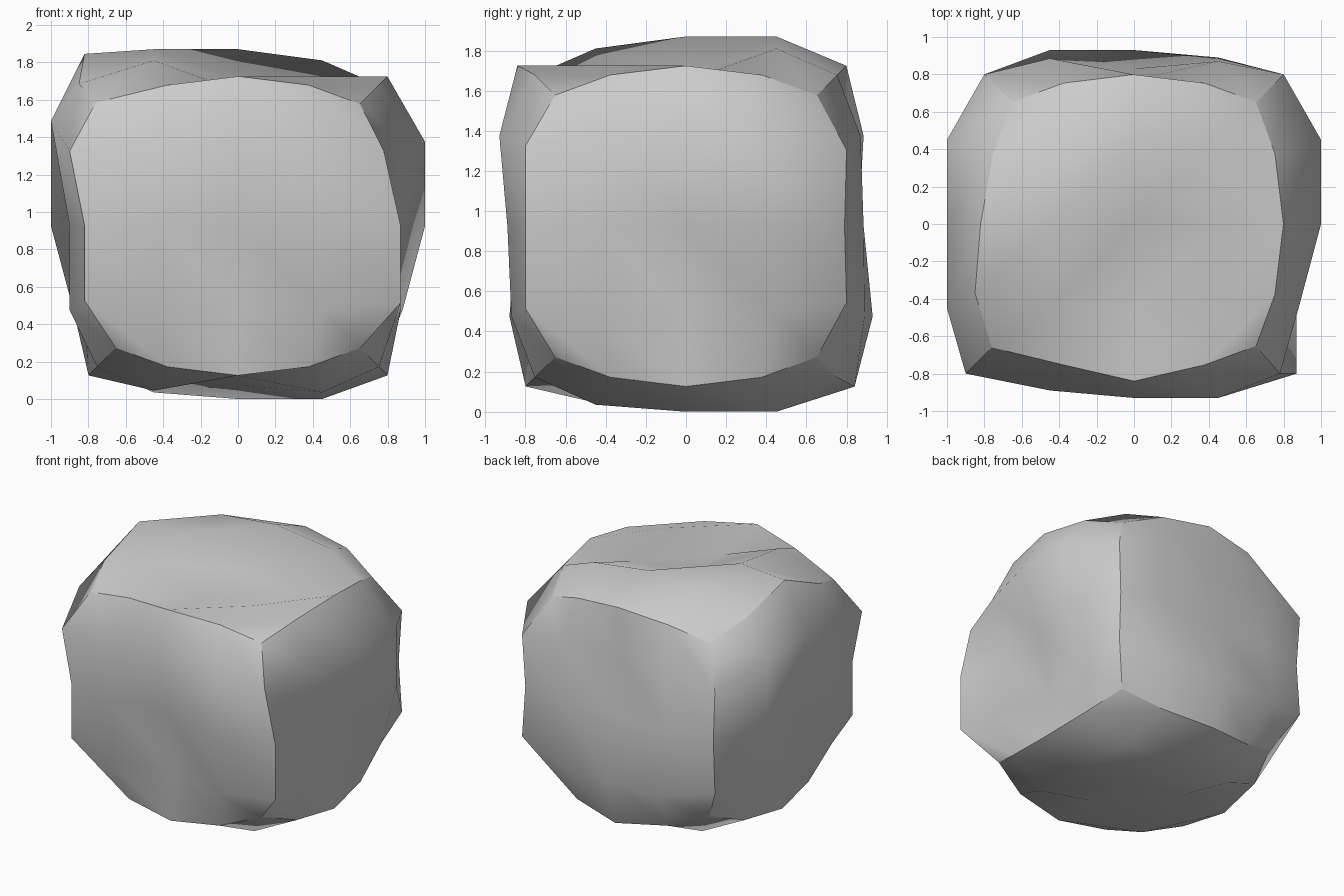
import bpy, bmesh
from mathutils import Vector

if "Cube" in bpy.data.objects:
    bpy.data.objects.remove(bpy.data.objects["Cube"])

RADIUS, STEP, MID_Z = 1.13, 0.45, 0.925

# Height of the 3x3 inner points of each face (top row first, columns left to right)
# keyed by (axis, sign); the two remaining axes are used in x, y, z order
DENTS = {
    (2, 1):  [(.90, .945, .885), (.945, .77, .72), (.885, .72, .80)],
    (2, -1): [(.89, .925, .925), (.78, .85, .925), (.88, .80, .89)],
    (1, -1): [(.89, .93, .93), (.84, .83, .89), (.88, .76, .87)],
    (1, 1):  [(.885, .77, .87), (.86, .83, .885), (.93, .93, .89)],
    (0, 1):  [(.88, 1.0, 1.0), (.74, .84, 1.0), (.87, .74, .88)],
    (0, -1): [(1.0, 1.0, 1.0), (.90, .88, 1.0), (.90, .82, .88)],
}

# Rim points pushed off the sphere
RIM = {
    (-1, 0, 1): (-.82, 0, .92),
    (-1, -.5, 1): (-.85, -.37, .76),
    (-1, -1, 1): (-.76, -.66, .66),
    (-1, -1, .5): (-.90, -.80, .40),
    (-1, -1, 0): (-.82, -.80, 0),
    (-1, -1, -.5): (-.82, -.80, -.40),
    (1, -1, 0): (.87, -.80, 0),
    (1, -1, -.5): (.87, -.80, -.41),
    (1, -1, .5): (.78, -.80, .40),
    (0, -1, 1): (0, -.84, .80),
    (0, 1, -1): (0, .84, -.80),
}
# The two rear uprights are nearly straight
for s in (-1, 1):
    RIM[s, 1, 0] = (s * .78, .79, 0)
    for t in (-1, 1):
        RIM[s, 1, t * .5] = (s * .80, .80, t * .38)


def grid_key(co):
    return tuple(round(c * 2) / 2 for c in co)


def on_rim(key):
    return sum(abs(c) == 1 for c in key) > 1


def place(key):
    """Move a point of the gridded cube to its place on the boulder."""
    if on_rim(key):
        return Vector(RIM.get(key, Vector(key).normalized() * RADIUS))
    axis = next(i for i in range(3) if abs(key[i]) == 1)
    sign = int(key[axis])
    u, v = [i for i in range(3) if i != axis]
    p = Vector((0, 0, 0))
    p[axis] = sign * DENTS[axis, sign][1 - int(key[v] * 2)][1 + int(key[u] * 2)]
    p[u], p[v] = key[u] * 2 * STEP, key[v] * 2 * STEP
    if key[0] == -1 and key[2] == .5:      # higher bulge on the left side
        p.z += .11
    return p


# Boulder: gridded cube rounded to a sphere with dented sides, smooth with crisp rims
bm = bmesh.new()
bmesh.ops.create_cube(bm, size=2)
bmesh.ops.subdivide_edges(bm, edges=bm.edges[:], cuts=3, use_grid_fill=True)
keys = {v: grid_key(v.co) for v in bm.verts}
for face in bm.faces:
    face.smooth = True
for edge in bm.edges:
    edge.smooth = not all(on_rim(keys[v]) for v in edge.verts)
for vert, key in keys.items():
    vert.co = place(key) + Vector((0, 0, MID_Z))
bmesh.ops.recalc_face_normals(bm, faces=bm.faces[:])
mesh = bpy.data.meshes.new("boulder")
bm.to_mesh(mesh)
bm.free()
boulder = bpy.data.objects.new("boulder", mesh)
bpy.context.collection.objects.link(boulder)
